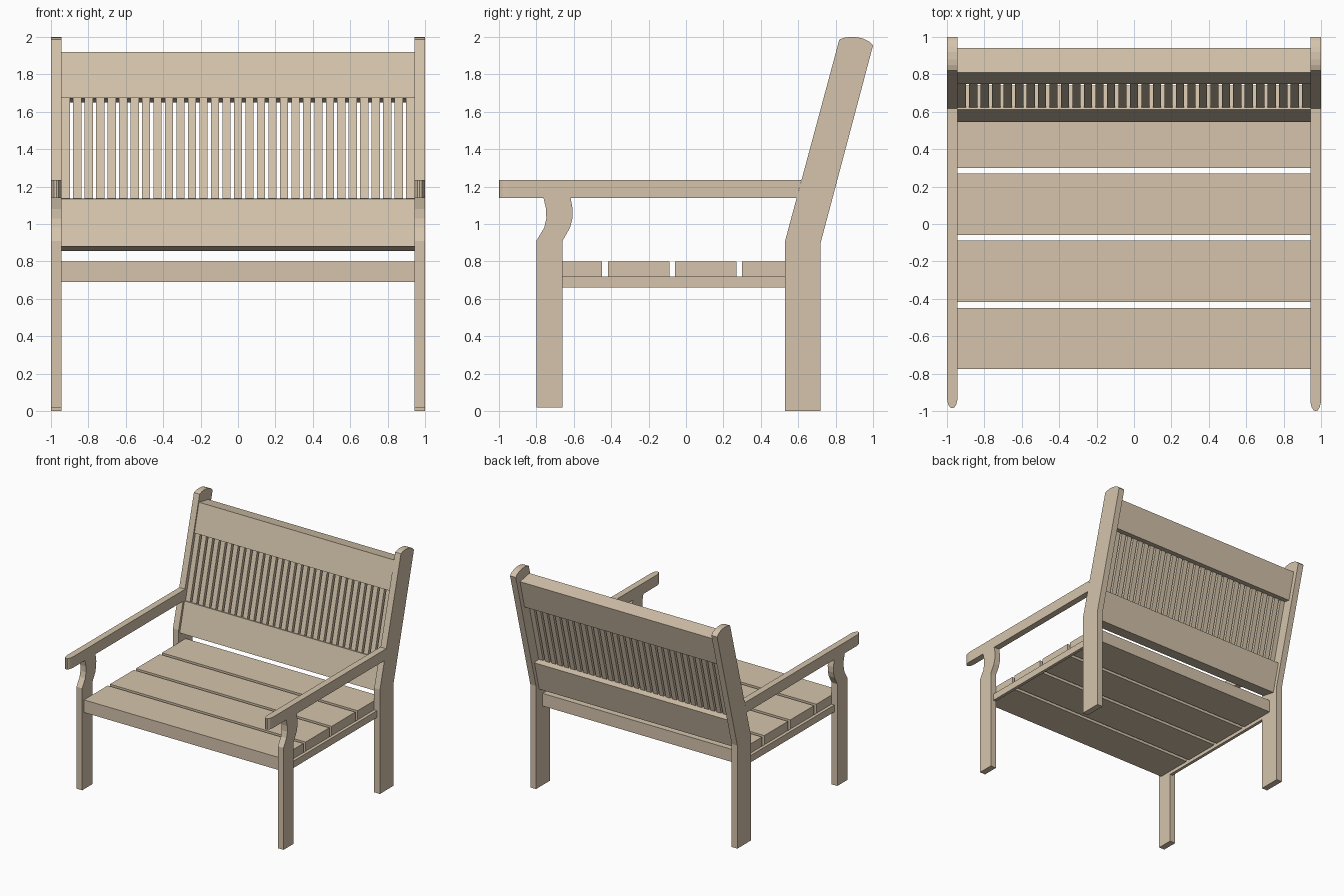
import bpy, bmesh
from mathutils import Vector

if "Cube" in bpy.data.objects:
    bpy.data.objects.remove(bpy.data.objects["Cube"])

wood = bpy.data.materials.new("pale_wood")
wood.diffuse_color = (0.66, 0.55, 0.41, 1)
wood.use_nodes = True
wood.node_tree.nodes["Principled BSDF"].inputs["Base Color"].default_value = wood.diffuse_color


def prism(name, pts, lo, hi, axis):
    """Extrude a 2D outline along x (points are y,z) or z (points are x,y)."""
    def place(p, t):
        return (t, p[0], p[1]) if axis == "x" else (p[0], p[1], t)
    bm = bmesh.new()
    a = [bm.verts.new(place(p, lo)) for p in pts]
    b = [bm.verts.new(place(p, hi)) for p in pts]
    bm.faces.new(a)
    bm.faces.new(b)
    for i in range(len(pts)):
        j = (i + 1) % len(pts)
        bm.faces.new((a[i], a[j], b[j], b[i]))
    bmesh.ops.recalc_face_normals(bm, faces=bm.faces)
    mesh = bpy.data.meshes.new(name)
    bm.to_mesh(mesh)
    bm.free()
    mesh.materials.append(wood)
    obj = bpy.data.objects.new(name, mesh)
    bpy.context.collection.objects.link(obj)
    return obj


def rect(y0, y1, z0, z1):
    return [(y0, z0), (y1, z0), (y1, z1), (y0, z1)]


IN, OUT = 0.945, 1.0

back_post = [(0.53, 0), (0.72, 0), (0.72, 0.90), (1.0, 1.955), (0.98, 1.975),
             (0.95, 1.99), (0.92, 1.998), (0.88, 2.0), (0.85, 1.997),
             (0.82, 1.987), (0.53, 0.91)]
front_leg = [(-0.80, 0.02), (-0.66, 0.02), (-0.66, 0.91), (-0.62, 0.98),
             (-0.607, 1.03), (-0.606, 1.08), (-0.617, 1.14), (-0.762, 1.14),
             (-0.748, 1.08), (-0.747, 1.03), (-0.758, 0.98), (-0.80, 0.91)]

# Both side frames: posts, legs, seat rails and armrests
for side, tag, tip in ((-1, "left", -0.985), (1, "right", -1.0)):
    prism("back_post_" + tag, back_post, side * IN, side * OUT, "x")
    prism("front_leg_" + tag, front_leg, side * IN, side * OUT, "x")
    prism("seat_rail_" + tag, rect(-0.68, 0.56, 0.66, 0.72),
          side * IN, side * 0.972, "x")

    # Armrest with a rounded tip, its rear end cut to the slope of the post
    arm_plan = [(0.943, 0.617), (0.943, tip + 0.05), (0.950, tip + 0.02),
                (0.960, tip + 0.004), (0.9715, tip), (0.983, tip + 0.004),
                (0.993, tip + 0.02), (1.0, tip + 0.05), (1.0, 0.617)]
    arm = prism("armrest_" + tag, [(side * x, y) for x, y in arm_plan],
                1.14, 1.235, "z")
    for v in arm.data.vertices:
        if v.co.y > 0.5 and v.co.z < 1.2:
            v.co.y = 0.592

# Seat boards
for i in range(4):
    y = -0.775 + i * 0.3585
    prism(f"seat_board_{i + 1}", rect(y, y + 0.327, 0.69, 0.80), -IN, IN, "x")

# Leaning backrest: points measured along z at the front plane, then inwards
def lean(z, depth):
    return (0.546 + 0.2545 * (z - 0.88) + depth, z - 0.19 * depth)


def leaning_board(name, z0, z1, d0, d1, x0, x1):
    prism(name, [lean(z0, d0), lean(z0, d1), lean(z1, d1), lean(z1, d0)],
          x0, x1, "x")


leaning_board("back_lower_rail", 0.88, 1.135, 0, 0.13, -IN, IN)
leaning_board("back_top_rail", 1.675, 1.92, 0, 0.13, -IN, IN)

# Narrow slats between the two rails
for i in range(31):
    x = -0.921 + i * 0.0614
    leaning_board(f"back_slat_{i + 1}", 1.135, 1.675, 0.012, 0.075,
                  x - 0.022, x + 0.022)
